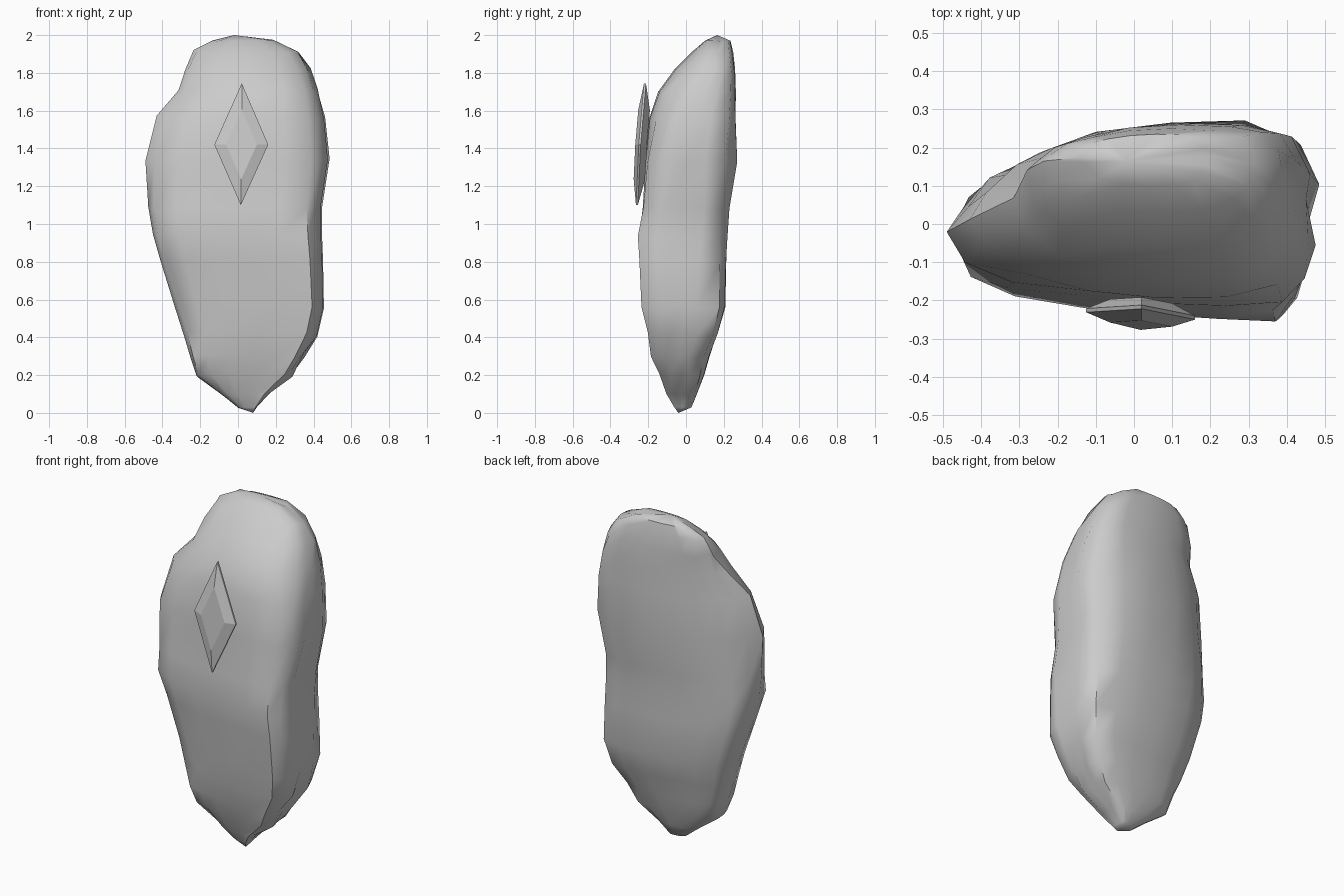
import bpy, bmesh, random
from mathutils import Vector

if "Cube" in bpy.data.objects:
    bpy.data.objects.remove(bpy.data.objects["Cube"])

random.seed(4)


def loft(name, rings, start, end, angle):
    """Skin closed rings; close each end with a fan to a tip, or one face."""
    bm = bmesh.new()
    vr = [[bm.verts.new(p) for p in r] for r in rings]
    n = len(vr[0])
    for a, b in zip(vr, vr[1:]):
        for i in range(n):
            j = (i + 1) % n
            bm.faces.new((a[i], a[j], b[j], b[i]))
    for ring, tip in ((vr[0], start), (vr[-1], end)):
        if tip is None:
            bm.faces.new(ring)
        else:
            t = bm.verts.new(tip)
            for i in range(n):
                bm.faces.new((ring[i], ring[(i + 1) % n], t))
    bmesh.ops.recalc_face_normals(bm, faces=bm.faces[:])
    me = bpy.data.meshes.new(name)
    bm.to_mesh(me)
    bm.free()
    ob = bpy.data.objects.new(name, me)
    bpy.context.collection.objects.link(ob)
    bpy.ops.object.select_all(action='DESELECT')
    ob.select_set(True)
    bpy.context.view_layer.objects.active = ob
    bpy.ops.object.shade_smooth_by_angle(angle=angle)
    return ob


# Stone cross-sections: blunt left end below, pointed shoulder in the middle,
# rounded head on top; a groove runs behind the right-hand ridge
lower = [(-1, -.1), (-.96, -.45), (-.7, -.68), (-.3, -.8), (.1, -.87), (.5, -.92),
         (.84, -1), (.93, -.75), (.99, -.45), (.94, -.1), (1, .35), (.9, .8), (.6, .97),
         (.2, .97), (-.2, .92), (-.6, .78), (-.88, .62), (-.98, .35)]
middle = [(-1, -.22), (-.9, -.5), (-.65, -.73), (-.3, -.86), (.1, -.95), (.5, -.98),
          (.8, -.9), (.92, -.65), (.98, -.38), (.94, -.05), (1, .35), (.9, .78), (.6, 1),
          (.2, .98), (-.2, .88), (-.5, .66), (-.68, .42), (-.88, .12)]
upper = [(-1, .15), (-.94, -.2), (-.7, -.68), (-.3, -.94), (.1, -1), (.5, -.95),
         (.8, -.72), (.93, -.4), (.98, -.05), (1, .25), (.98, .55), (.86, .84), (.6, .97),
         (.2, 1), (-.2, .95), (-.55, .8), (-.78, .62), (-.93, .4)]
stages = [(.85, lower), (1.35, middle), (1.82, upper)]


def section(z):
    """Blend the cross-sections by height."""
    z = min(max(z, .85), 1.82)
    for (za, a), (zb, b) in zip(stages, stages[1:]):
        if z <= zb:
            t = (z - za) / (zb - za)
            return [Vector(p).lerp(Vector(q), t) for p, q in zip(a, b)]


# z, left x, right x, front y, back y
levels = [(.03, 0, .10, -.06, .03), (.10, -.09, .16, -.10, .06),
          (.20, -.22, .29, -.14, .10), (.30, -.25, .35, -.18, .13),
          (.42, -.285, .42, -.205, .17), (.56, -.33, .455, -.235, .215),
          (.80, -.41, .45, -.245, .22), (.94, -.45, .445, -.265, .225),
          (1.08, -.475, .445, -.24, .235), (1.33, -.49, .485, -.22, .27),
          (1.56, -.43, .465, -.20, .265), (1.70, -.315, .43, -.15, .265),
          (1.82, -.28, .385, -.06, .26), (1.91, -.235, .32, .03, .25),
          (1.97, -.14, .19, .10, .235)]
rings = []
for z, x0, x1, y0, y1 in levels:
    ring = []
    for u, v in section(z):
        # chipped irregularity, strongest along the narrow sides
        k = .018 * abs(u) ** 3 * min(1, (x1 - x0) / .6)
        ring.append(Vector(((x0 + x1) / 2 + u * (x1 - x0) / 2,
                            (y0 + y1) / 2 + v * (y1 - y0) / 2 + random.uniform(-k, k),
                            z + random.uniform(-k, k))))
    rings.append(ring)
loft("stone", rings, (.08, -.04, 0), (-.02, .165, 2.0), .9)


# Gem: bevelled diamond leaning with the stone's front
def diamond(scale, depth):
    pts = [(.02, -.217, 1.745), (-.125, -.226, 1.42), (.015, -.260, 1.10), (.16, -.245, 1.42)]
    c = Vector((.02, -.237, 1.42))
    return [c + (Vector(p) - c) * scale + Vector((0, depth, 0)) for p in pts]


loft("diamond_gem", [diamond(.57, .034), diamond(1, .005), diamond(1, -.005), diamond(.57, -.027)],
     None, None, .2)
